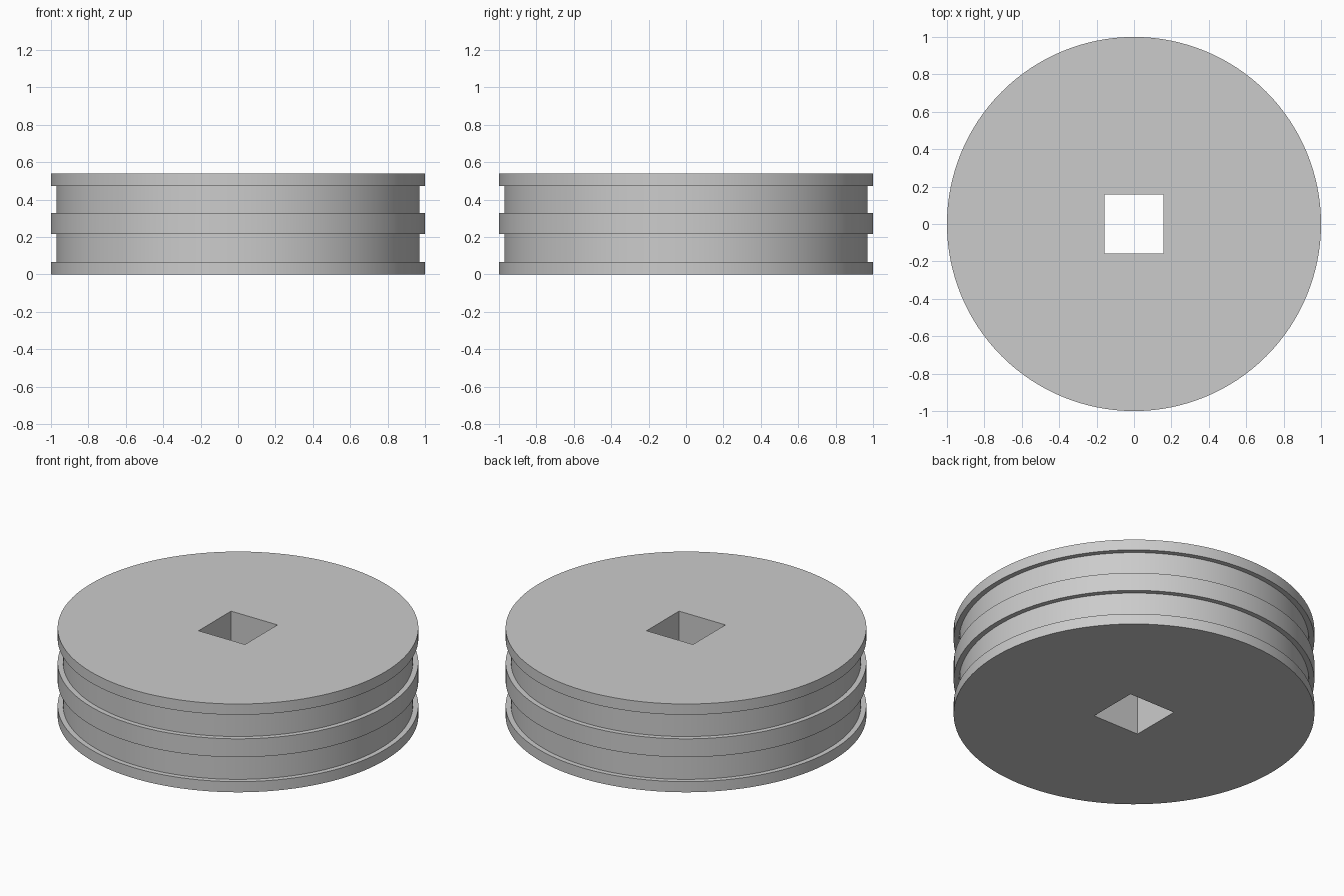
import bpy, bmesh
from math import sin, cos, pi, radians

cube = bpy.data.objects.get("Cube")
if cube:
    bpy.data.objects.remove(cube, do_unlink=True)

SEGMENTS = 128
RIM, GROOVE, HOLE = 1.0, 0.97, 0.157   # radii, and half width of the square hole
HEIGHT = 0.54

# Flat grey material
grey = bpy.data.materials.new("plain_grey")
grey.use_nodes = True
colour = (0.6, 0.6, 0.6, 1)
grey.diffuse_color = colour
grey.node_tree.nodes["Principled BSDF"].inputs["Base Color"].default_value = colour

# Outer profile, bottom to top: three rims with two grooves between them
profile = [(RIM, 0), (RIM, 0.065), (GROOVE, 0.065), (GROOVE, 0.215), (RIM, 0.215),
           (RIM, 0.327), (GROOVE, 0.327), (GROOVE, 0.474), (RIM, 0.474), (RIM, HEIGHT)]

bm = bmesh.new()
angles = [2 * pi * i / SEGMENTS for i in range(SEGMENTS)]


def circle_ring(radius, z):
    return [bm.verts.new((radius * cos(a), radius * sin(a), z)) for a in angles]


def square_ring(half, z):
    ring = []
    for a in angles:
        r = half / max(abs(cos(a)), abs(sin(a)))
        ring.append(bm.verts.new((r * cos(a), r * sin(a), z)))
    return ring


# Closed loop of rings: outer wall, top, square bore, bottom
rings = [circle_ring(r, z) for r, z in profile]
rings += [square_ring(HOLE, HEIGHT), square_ring(HOLE, 0)]
for k, low in enumerate(rings):
    high = rings[(k + 1) % len(rings)]
    for i in range(SEGMENTS):
        j = (i + 1) % SEGMENTS
        bm.faces.new((low[i], low[j], high[j], high[i]))
bmesh.ops.recalc_face_normals(bm, faces=bm.faces)

mesh = bpy.data.meshes.new("grooved_wheel")
bm.to_mesh(mesh)
bm.free()
mesh.materials.append(grey)
wheel = bpy.data.objects.new("grooved_wheel", mesh)
bpy.context.collection.objects.link(wheel)

# Smooth the round walls, keep the rims and bore sharp
bpy.ops.object.select_all(action='DESELECT')
wheel.select_set(True)
bpy.context.view_layer.objects.active = wheel
bpy.ops.object.shade_smooth_by_angle(angle=radians(30))
